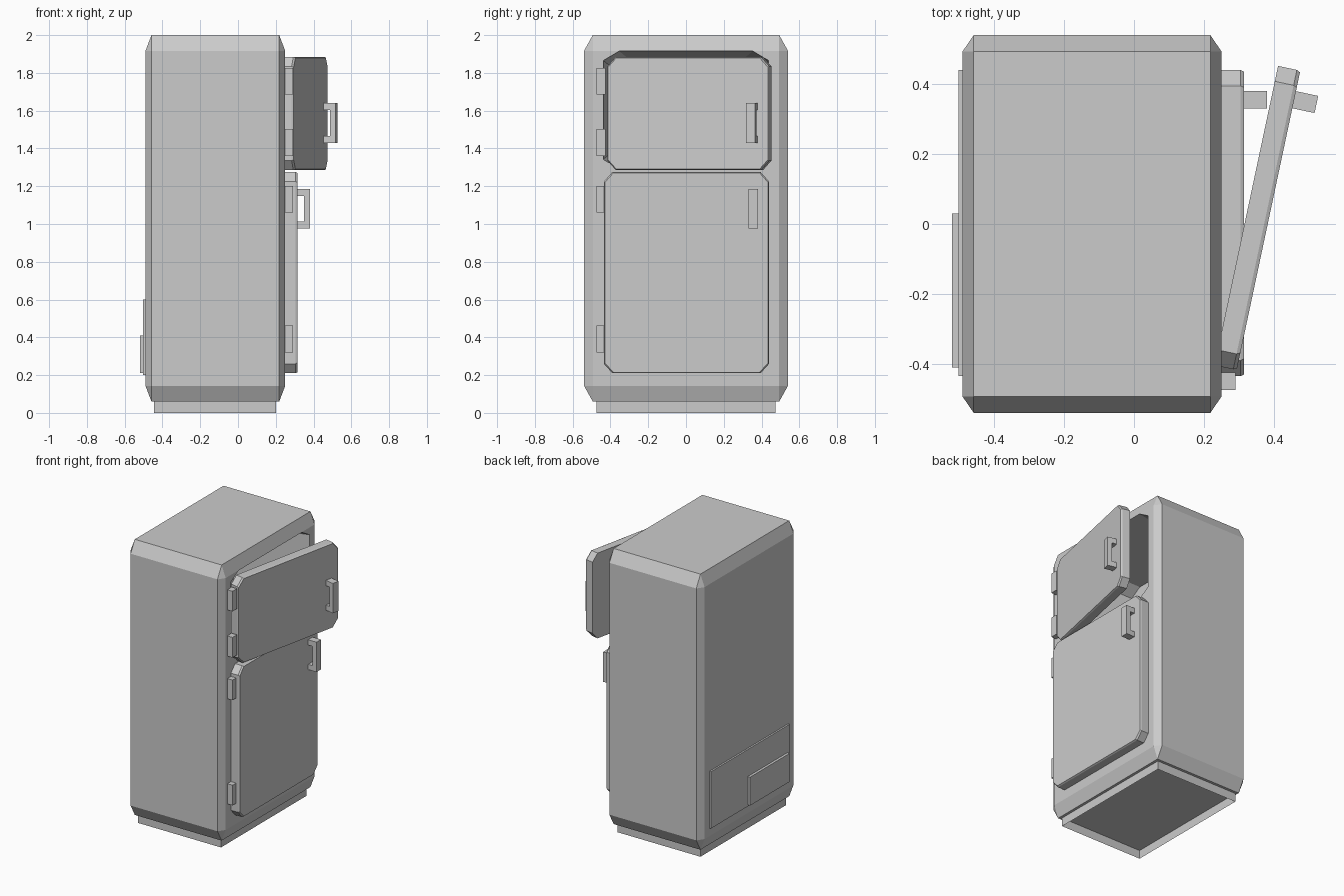
import bpy, bmesh
from math import radians

if "Cube" in bpy.data.objects:
    bpy.data.objects.remove(bpy.data.objects["Cube"])


def finish(name, bm, loc=(0, 0, 0), rot=0):
    bmesh.ops.recalc_face_normals(bm, faces=bm.faces)
    mesh = bpy.data.meshes.new(name)
    bm.to_mesh(mesh)
    bm.free()
    ob = bpy.data.objects.new(name, mesh)
    ob.location = loc
    ob.rotation_euler.z = rot
    bpy.context.collection.objects.link(ob)
    return ob


def box(name, x, y, z, chamfer=0, **kw):
    """Box from axis ranges; the chamfer is a fraction of each side."""
    bm = bmesh.new()
    bmesh.ops.create_cube(bm, size=1)
    if chamfer:
        bmesh.ops.bevel(bm, geom=bm.edges[:], offset=chamfer, segments=1,
                        profile=0.5, affect='EDGES')
    for v in bm.verts:
        for i, (a, b) in enumerate((x, y, z)):
            v.co[i] = (a + b) / 2 + v.co[i] * (b - a)
    return finish(name, bm, **kw)


def octagon(x, y0, y1, z0, z1, cy, cz):
    return [(x, y0 + cy, z0), (x, y1 - cy, z0), (x, y1, z0 + cz), (x, y1, z1 - cz),
            (x, y1 - cy, z1), (x, y0 + cy, z1), (x, y0, z1 - cz), (x, y0, z0 + cz)]


def loft(name, rings, **kw):
    """Closed solid through a list of matching rings."""
    bm = bmesh.new()
    vs = [[bm.verts.new(p) for p in r] for r in rings]
    n = len(vs[0])
    for a, b in zip(vs, vs[1:]):
        for i in range(n):
            j = (i + 1) % n
            bm.faces.new((a[i], a[j], b[j], b[i]))
    bm.faces.new(vs[0])
    bm.faces.new(vs[-1])
    return finish(name, bm, **kw)


# Cabinet with the freezer compartment cut into its front
cabinet = box("cabinet", (-0.49, 0.25), (-0.54, 0.54), (0.06, 2.0), chamfer=0.043)
cutter = loft("freezer_cutter", [octagon(-0.30, -0.38, 0.38, 1.34, 1.87, 0.08, 0.05),
                                 octagon(0.27, -0.44, 0.44, 1.29, 1.917, 0.085, 0.05)])
cutter.hide_render = True
mod = cabinet.modifiers.new("freezer_space", 'BOOLEAN')
mod.operation = 'DIFFERENCE'
mod.solver = 'EXACT'
mod.object = cutter
bpy.context.view_layer.objects.active = cabinet
bpy.ops.object.modifier_apply(modifier=mod.name)
bpy.data.objects.remove(cutter)

# Open plinth skirt
plinth = box("plinth", (-0.445, 0.20), (-0.475, 0.475), (0, 0.06))
bm = bmesh.new()
bm.from_mesh(plinth.data)
bmesh.ops.delete(bm, geom=[f for f in bm.faces if abs(f.normal.z) > 0.5], context='FACES_ONLY')
bm.to_mesh(plinth.data)
bm.free()


# Doors with C-shaped handles; the upper one stands ajar
def door(name, loc, height, handle_z, rot=0):
    loft(name, [octagon(0, 0, 0.875, 0, height, 0.045, 0.05),
                octagon(0.055, 0, 0.875, 0, height, 0.045, 0.05),
                octagon(0.065, 0.005, 0.87, 0.005, height - 0.005, 0.045, 0.05)],
         loc=loc, rot=rot)
    profile = [(0.06, 0), (0.13, 0), (0.13, 0.21), (0.06, 0.21),
               (0.06, 0.173), (0.10, 0.173), (0.10, 0.037), (0.06, 0.037)]
    loft(name + "_handle", [[(x, y, z + handle_z) for x, z in profile] for y in (0.765, 0.815)],
         loc=loc, rot=rot)


door("lower_door", (0.25, -0.435, 0.21), 1.065, 0.765)
door("freezer_door", (0.23, -0.404, 1.285), 0.60, 0.145, rot=radians(-12))

# Hinges
for i, z in enumerate((0.32, 1.06, 1.36, 1.685)):
    box(f"hinge_{i + 1}", (0.24, 0.29), (-0.475, -0.425), (z, z + 0.142))

# Rear service panels
box("rear_panel", (-0.502, -0.48), (-0.435, 0.44), (0.20, 0.60))
box("compressor_cover", (-0.52, -0.49), (-0.41, 0.03), (0.21, 0.41))
